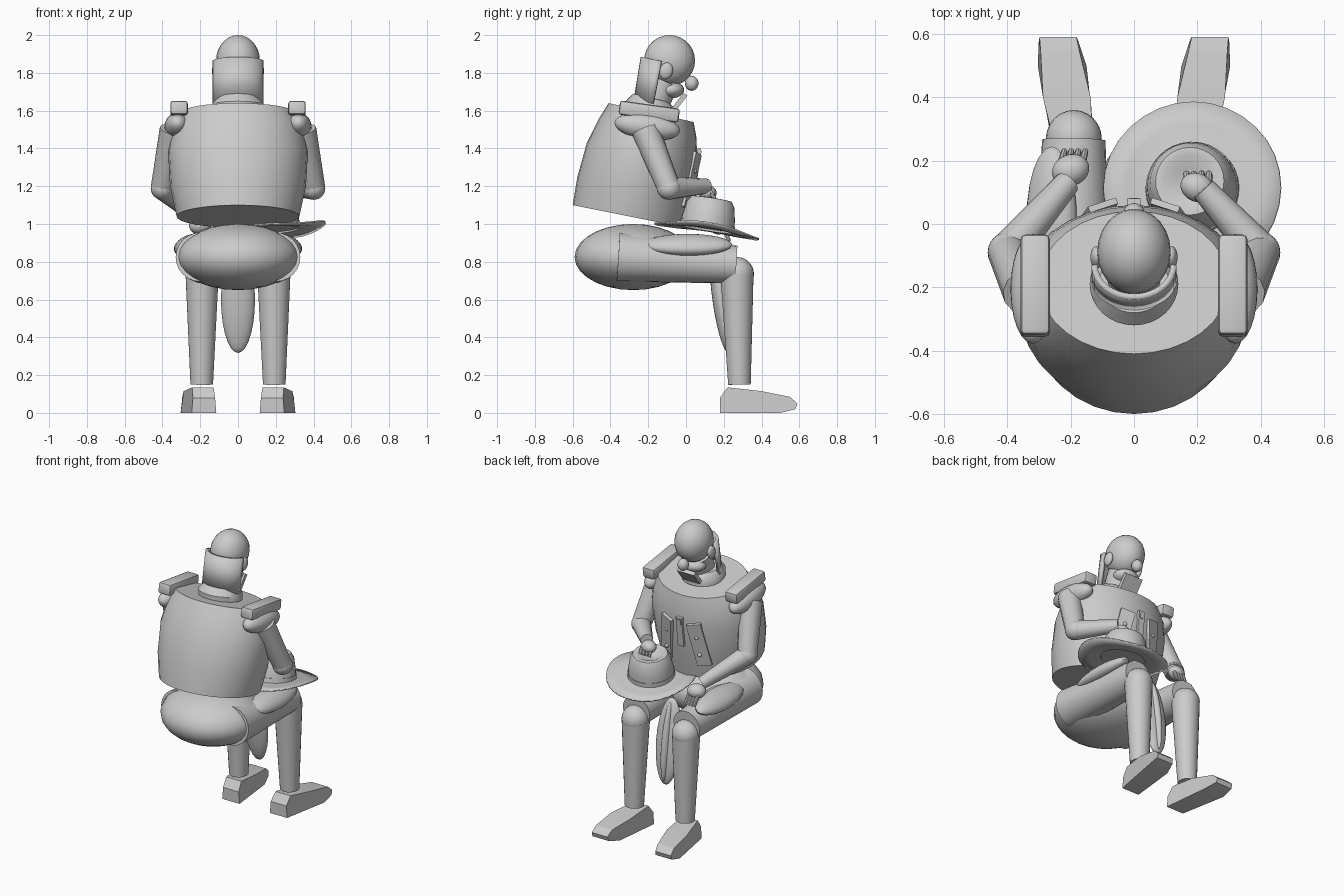
import bpy, bmesh
from math import sin, cos, pi, radians
from mathutils import Vector, Matrix

cube = bpy.data.objects.get("Cube")
if cube:
    bpy.data.objects.remove(cube)

grey = bpy.data.materials.new("plain grey")
grey.use_nodes = True
grey.diffuse_color = (0.6, 0.6, 0.6, 1)
grey.node_tree.nodes["Principled BSDF"].inputs["Base Color"].default_value = (0.6, 0.6, 0.6, 1)


def finish(name, bm, angle=40):
    bmesh.ops.recalc_face_normals(bm, faces=bm.faces)
    mesh = bpy.data.meshes.new(name)
    bm.to_mesh(mesh)
    bm.free()
    mesh.materials.append(grey)
    ob = bpy.data.objects.new(name, mesh)
    bpy.context.collection.objects.link(ob)
    bpy.ops.object.select_all(action='DESELECT')
    ob.select_set(True)
    bpy.context.view_layer.objects.active = ob
    bpy.ops.object.shade_smooth_by_angle(angle=radians(angle))
    return ob


def place(loc, size, rot=(0, 0, 0)):
    turn = Matrix.Rotation(radians(rot[2]), 4, 'Z') @ Matrix.Rotation(radians(rot[1]), 4, 'Y') \
        @ Matrix.Rotation(radians(rot[0]), 4, 'X')
    return Matrix.Translation(loc) @ turn @ Matrix.Diagonal((*size, 1))


def ball(name, loc, radii, rot=(0, 0, 0)):
    bm = bmesh.new()
    bmesh.ops.create_uvsphere(bm, u_segments=24, v_segments=14, radius=1,
                              matrix=place(loc, radii, rot))
    return finish(name, bm)


def box(name, loc, size, rot=(0, 0, 0), bevel=0.0):
    bm = bmesh.new()
    bmesh.ops.create_cube(bm, size=1, matrix=place(loc, size, rot))
    if bevel:
        bmesh.ops.bevel(bm, geom=bm.edges[:], offset=bevel, segments=2, affect='EDGES', profile=0.5)
    return finish(name, bm)


def limb(name, a, b, ra, rb, sides=20):
    a, b = Vector(a), Vector(b)
    axis = b - a
    bm = bmesh.new()
    bmesh.ops.create_cone(
        bm, cap_ends=True, segments=sides, radius1=ra, radius2=rb, depth=axis.length,
        matrix=Matrix.Translation((a + b) / 2) @ axis.to_track_quat('Z', 'Y').to_matrix().to_4x4())
    return finish(name, bm)


def loft(name, rings, start=0, sweep=360, steps=32, cap=True):
    """Each ring is half width, back y, back z, front y, front z."""
    bm = bmesh.new()
    closed = sweep == 360
    rows = []
    for hx, yb, zb, yf, zf in rings:
        row = []
        for i in range(steps if closed else steps + 1):
            t = radians(start + sweep * i / steps)
            row.append(bm.verts.new((hx * cos(t), (yb + yf) / 2 + sin(t) * (yf - yb) / 2,
                                     (zb + zf) / 2 + sin(t) * (zf - zb) / 2)))
        rows.append(row)
    for low, high in zip(rows, rows[1:]):
        for i in range(steps):
            j = (i + 1) % len(low)
            bm.faces.new((low[i], low[j], high[j], high[i]))
    if cap and closed:
        bm.faces.new(rows[0])
        bm.faces.new(rows[-1])
    return finish(name, bm)


# Torso, collar and neck
loft("torso", [(0.325, -0.6, 1.1, 0.0, 0.98), (0.36, -0.575, 1.25, 0.035, 1.15),
               (0.37, -0.525, 1.43, 0.06, 1.34), (0.345, -0.46, 1.56, 0.055, 1.46),
               (0.3, -0.41, 1.64, 0.04, 1.54)])
loft("collar", [(0.14, -0.32, 1.6, -0.06, 1.57), (0.14, -0.32, 1.65, -0.06, 1.61),
                (0.11, -0.28, 1.69, -0.09, 1.645)])
limb("neck", (0, -0.19, 1.6), (0, -0.12, 1.76), 0.085, 0.085)

# Head with its back flap
ball("head", (0, -0.087, 1.865), (0.116, 0.135, 0.135))
ball("jaw", (0, -0.08, 1.71), (0.085, 0.07, 0.045))
ball("nose", (0, 0.03, 1.745), (0.035, 0.036, 0.04))
box("chin_plate", (0, -0.035, 1.645), (0.13, 0.025, 0.105), (-38, 0, 0))
flap = loft("head_flap", [(0.135, -0.275, 1.67, -0.07, 1.6), (0.135, -0.24, 1.885, -0.02, 1.84)],
            start=180, sweep=180, steps=16)
shell = flap.modifiers.new("thickness", 'SOLIDIFY')
shell.thickness = 0.02
shell.offset = -1

# Hips and hanging front cloth
ball("hips", (0, -0.28, 0.825), (0.325, 0.31, 0.175))
ball("hanging_cloth", (0, 0.185, 0.6), (0.09, 0.045, 0.285), (8, 0, 0))
ball("cloth_fold", (0, 0.2, 0.6), (0.03, 0.05, 0.26), (8, 0, 0))

# Belly plates, strap and buttons
box("belly_strap", (0, 0.058, 1.3), (0.045, 0.02, 0.2), (-7, 0, 0))
box("strap_clasp", (0, 0.07, 1.37), (0.03, 0.02, 0.04), (-7, 0, 0))


def foot(name, s):
    """Tapered shoe from a side profile, turned outwards at the toe."""
    profile = [(0.18, 0), (0.5, 0), (0.58, 0.02), (0.59, 0.05), (0.55, 0.085), (0.4, 0.115),
               (0.22, 0.135), (0.18, 0.08)]
    bm = bmesh.new()
    sides = []
    for k in (-1, 1):
        row = []
        for y, z in profile:
            f = (y - 0.18) / 0.41
            half = 0.065 + 0.025 * sin(pi * f) - 0.005 * f - 0.16 * max(0, z - 0.04)
            row.append(bm.verts.new((s * (0.18 + 0.06 * f) + k * half, y, z)))
        sides.append(row)
    for i in range(len(profile)):
        j = (i + 1) % len(profile)
        bm.faces.new((sides[0][i], sides[0][j], sides[1][j], sides[1][i]))
    bm.faces.new(sides[0])
    bm.faces.new(sides[1])
    finish(name, bm, 25)


for side, s in (("left", 1), ("right", -1)):
    ball(side + "_ear", (s * 0.118, -0.105, 1.81), (0.02, 0.035, 0.045), (-15, 0, 0))
    box(side + "_belly_plate", (s * 0.12, 0.028, 1.23), (0.095, 0.02, 0.3), (-9, -s * 12, -s * 18))
    for z in (1.16, 1.28):
        ball(side + "_button", (s * (0.24 - z / 10), 0.045 - (1.28 - z) / 8, z), (0.013, 0.013, 0.013))
    # Shoulder
    box(side + "_shoulder_pad", (s * 0.312, -0.195, 1.595), (0.092, 0.32, 0.075), (-8, 0, 0), 0.015)
    ball(side + "_shoulder", (s * 0.32, -0.205, 1.515), (0.07, 0.175, 0.07), (-8, 0, 0))
    # Arm
    elbow = (s * 0.4, -0.09, 1.19)
    limb(side + "_upper_arm", (s * 0.34, -0.215, 1.5), elbow, 0.075, 0.062, 12)
    ball(side + "_elbow", elbow, (0.062, 0.065, 0.062))
    wrist = (0.22, 0.11, 1.2) if s > 0 else (-0.21, 0.13, 1.03)
    limb(side + "_forearm", elbow, wrist, 0.062, 0.04, 12)
    # Leg
    limb(side + "_thigh", (s * 0.2, -0.36, 0.825), (s * 0.19, 0.265, 0.785), 0.13, 0.1, 24)
    ball(side + "_thigh_flap", (s * 0.26, 0.01, 0.89), (0.085, 0.235, 0.05), (0, s * 25, 0))
    ball(side + "_knee", (s * 0.19, 0.27, 0.735), (0.088, 0.09, 0.09))
    limb(side + "_shin", (s * 0.19, 0.27, 0.73), (s * 0.192, 0.283, 0.15), 0.088, 0.06, 24)
    foot(side + "_foot", s)

# Hands: one holds the hat crown, the other rests on the thigh
ball("left_hand", (0.2, 0.115, 1.165), (0.055, 0.045, 0.04), (0, 0, -25))
ball("right_hand", (-0.2, 0.17, 0.99), (0.06, 0.05, 0.045), (-15, 0, 20))
for i in range(4):
    limb("left_finger", (0.17 + i * 0.022, 0.13, 1.17), (0.165 + i * 0.024, 0.16, 1.12), 0.012, 0.01, 8)
    limb("right_finger", (-0.23 + i * 0.022, 0.19, 0.99), (-0.22 + i * 0.022, 0.23, 0.91), 0.012, 0.01, 8)

# Hat, spun from brim to crown, curled at the sides
bm = bmesh.new()
hat_profile = [(0.28, 0), (0.21, 0.002), (0.145, 0.01), (0.14, 0.07), (0.127, 0.14), (0.108, 0.17),
               (0.085, 0.172), (0.045, 0.145), (0.001, 0.14)]
verts = [bm.verts.new((r, 0, z)) for r, z in hat_profile]
edges = [bm.edges.new(pair) for pair in zip(verts, verts[1:])]
bmesh.ops.spin(bm, geom=verts + edges, axis=(0, 0, 1), cent=(0, 0, 0), angle=2 * pi, steps=32)
bmesh.ops.remove_doubles(bm, verts=bm.verts[:], dist=0.002)
for v in bm.verts:
    v.co.z += 0.5 * max(0, abs(v.co.x) - 0.1) ** 2 * 2
bmesh.ops.transform(bm, verts=bm.verts[:], matrix=place((0.185, 0.11, 0.965), (1, 1, 1), (-8.5, -3, 0)))
hat = finish("hat", bm)
hat.modifiers.new("thickness", 'SOLIDIFY').thickness = 0.008
limb("hat_band", (0.184, 0.112, 0.98), (0.183, 0.116, 1.005), 0.148, 0.146, 32)
